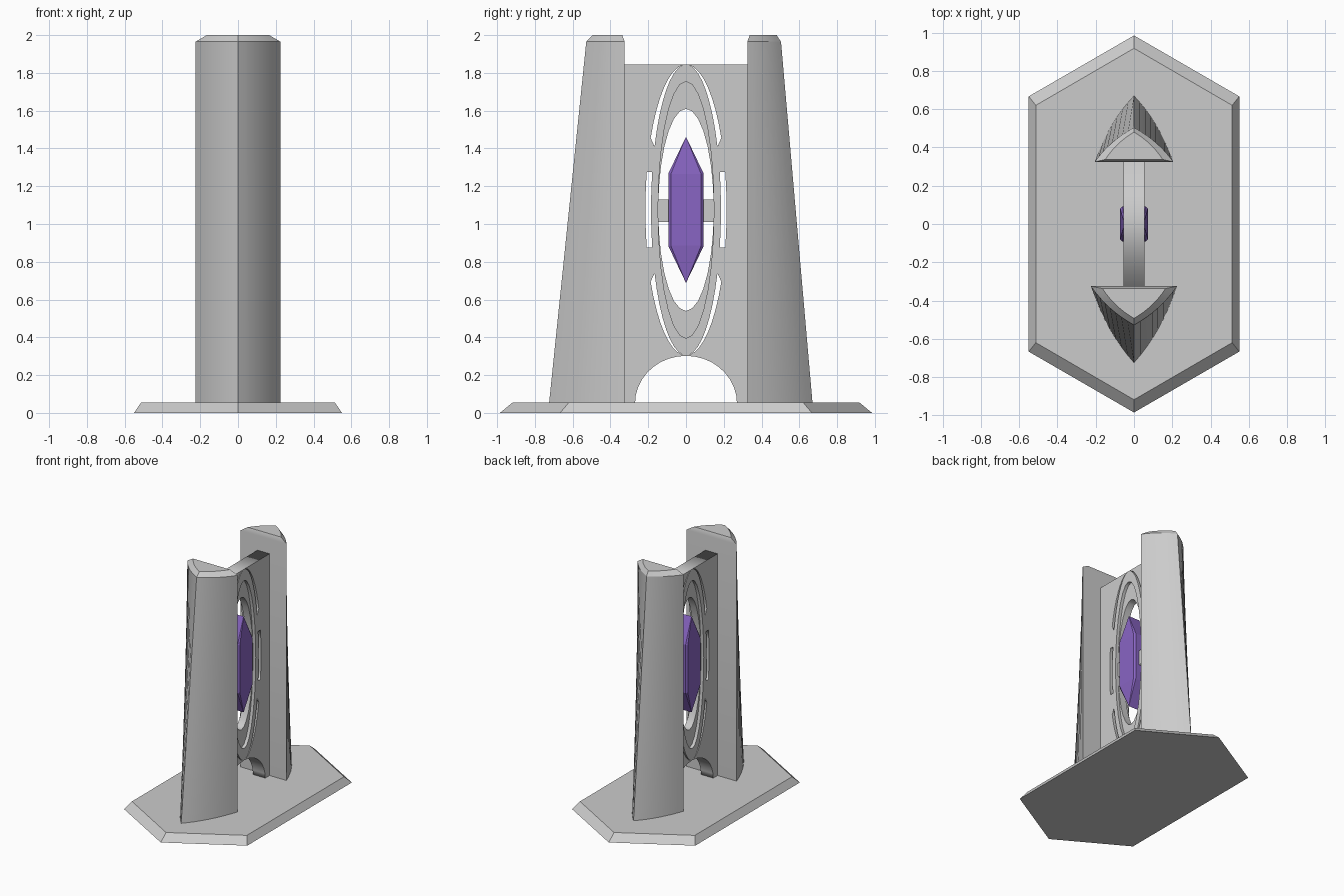
import bpy, bmesh, math
from mathutils import Matrix, Vector

if "Cube" in bpy.data.objects:
    bpy.data.objects.remove(bpy.data.objects["Cube"])

CZ = 1.075  # height of the ornament centre


def mesh_object(name, bm):
    bmesh.ops.recalc_face_normals(bm, faces=bm.faces)
    me = bpy.data.meshes.new(name)
    bm.to_mesh(me)
    bm.free()
    ob = bpy.data.objects.new(name, me)
    bpy.context.collection.objects.link(ob)
    return ob


def activate(ob):
    bpy.ops.object.select_all(action='DESELECT')
    ob.select_set(True)
    bpy.context.view_layer.objects.active = ob


def loft(name, rings):
    bm = bmesh.new()
    loops = [[bm.verts.new(p) for p in r] for r in rings]
    n = len(loops[0])
    for a, b in zip(loops, loops[1:]):
        for i in range(n):
            j = (i + 1) % n
            bm.faces.new((a[i], a[j], b[j], b[i]))
    bm.faces.new(loops[0][::-1])
    bm.faces.new(loops[-1])
    return mesh_object(name, bm)


def plate(name, outlines, half):
    """Flat plate in the YZ plane; later outlines are holes."""
    cu = bpy.data.curves.new(name, 'CURVE')
    cu.dimensions = '2D'
    cu.fill_mode = 'BOTH'
    cu.extrude = half
    for pts in outlines:
        sp = cu.splines.new('POLY')
        sp.points.add(len(pts) - 1)
        for p, (y, z) in zip(sp.points, pts):
            p.co = (y, z, 0, 1)
        sp.use_cyclic_u = True
    ob = bpy.data.objects.new(name, cu)
    bpy.context.collection.objects.link(ob)
    ob.matrix_world = Matrix(((0, 0, 1, 0), (1, 0, 0, 0), (0, 1, 0, 0), (0, 0, 0, 1)))
    activate(ob)
    bpy.ops.object.convert(target='MESH')
    return bpy.context.view_layer.objects.active


def arc(a, b, t0, t1, n):
    ts = [math.radians(t0 + (t1 - t0) * i / n) for i in range(n + 1)]
    return [(a * math.cos(t), CZ + b * math.sin(t)) for t in ts]


def ellipse(a, b, n=28):
    return arc(a, b, 0, 360, n)[:-1]


def slot(out0, out1, in0, in1, n):
    return arc(0.215, 0.77, out0, out1, n) + arc(0.185, 0.77, in1, in0, n)


# hexagonal base with sloping rim
def hexagon(x, y_side, y_tip, z):
    return [(0, -y_tip, z), (x, -y_side, z), (x, y_side, z),
            (0, y_tip, z), (-x, y_side, z), (-x, -y_side, z)]


loft("base", [hexagon(0.55, 0.667, 0.985, 0), hexagon(0.513, 0.62, 0.918, 0.055)])


# tapering pillars: flat inside, two bowed faces meeting in an outer edge
def pillar(name, side, sections):
    rings = []
    for z, w, y_in, y_out in sections:
        half = []
        for i in range(9):
            t = i / 8
            k = 2 * t * (1 - t) * 0.62
            half.append((w * ((1 - t) ** 2 + k), y_in + (y_out - y_in) * (t * t + k)))
        pts = half + [(-x, y) for x, y in half[-2::-1]]
        rings.append([(x, side * y, z) for x, y in pts])
    ob = loft(name, rings)
    activate(ob)
    bpy.ops.object.shade_smooth_by_angle(angle=math.radians(25))


pillar("front_pillar", -1, [(0.05, 0.225, 0.325, 0.725), (1.965, 0.225, 0.325, 0.528),
                            (2.0, 0.165, 0.337, 0.493)])
pillar("back_pillar", 1, [(0.05, 0.205, 0.325, 0.67), (1.965, 0.205, 0.325, 0.503),
                          (2.0, 0.15, 0.337, 0.48)])

# pierced panel between the pillars, with an arch at its foot
arch = [(0.27 * math.cos(math.radians(t)), 0.05 + 0.252 * math.sin(math.radians(t)))
        for t in range(0, 181, 10)]
outline = [(-0.33, 0.05), (-0.33, 1.845), (0.33, 1.845), (0.33, 0.05)] + arch
holes = [ellipse(0.148, 0.68)]
for s in (0, 180):
    holes.append(slot(-15 + s, 15 + s, -15 + s, 15 + s, 6))
    holes.append(slot(29.6 + s, 85 + s, 25.8 + s, 85 + s, 8))
    holes.append(slot(-29.6 + s, -85 + s, -25.8 + s, -85 + s, 8))
plate("panel", [outline] + holes, 0.055)

# recessed ring inside the oval opening
plate("inner_ring", [ellipse(0.158, 0.70), ellipse(0.147, 0.535)], 0.03)

# crossbar that carries the crystal
plate("crossbar", [[(-0.155, 1.01), (0.155, 1.01), (0.155, 1.13), (-0.155, 1.13)]], 0.03)

# faceted crystal
bm = bmesh.new()
for sx in (-1, 1):
    for sz in (-1, 1):
        bm.verts.new((sx * 0.05, 0, CZ + sz * 0.387))
        for sy in (-1, 1):
            bm.verts.new((sx * 0.06, sy * 0.092, CZ + sz * 0.195))
            bm.verts.new((sx * 0.072, sy * 0.08, CZ + sz * 0.19))
bmesh.ops.convex_hull(bm, input=bm.verts)
bmesh.ops.dissolve_limit(bm, angle_limit=0.01, verts=bm.verts, edges=bm.edges)
crystal = mesh_object("crystal", bm)
mat = bpy.data.materials.new("purple")
mat.diffuse_color = (0.25, 0.13, 0.55, 1)
mat.use_nodes = True
mat.node_tree.nodes["Principled BSDF"].inputs["Base Color"].default_value = mat.diffuse_color
crystal.data.materials.append(mat)
